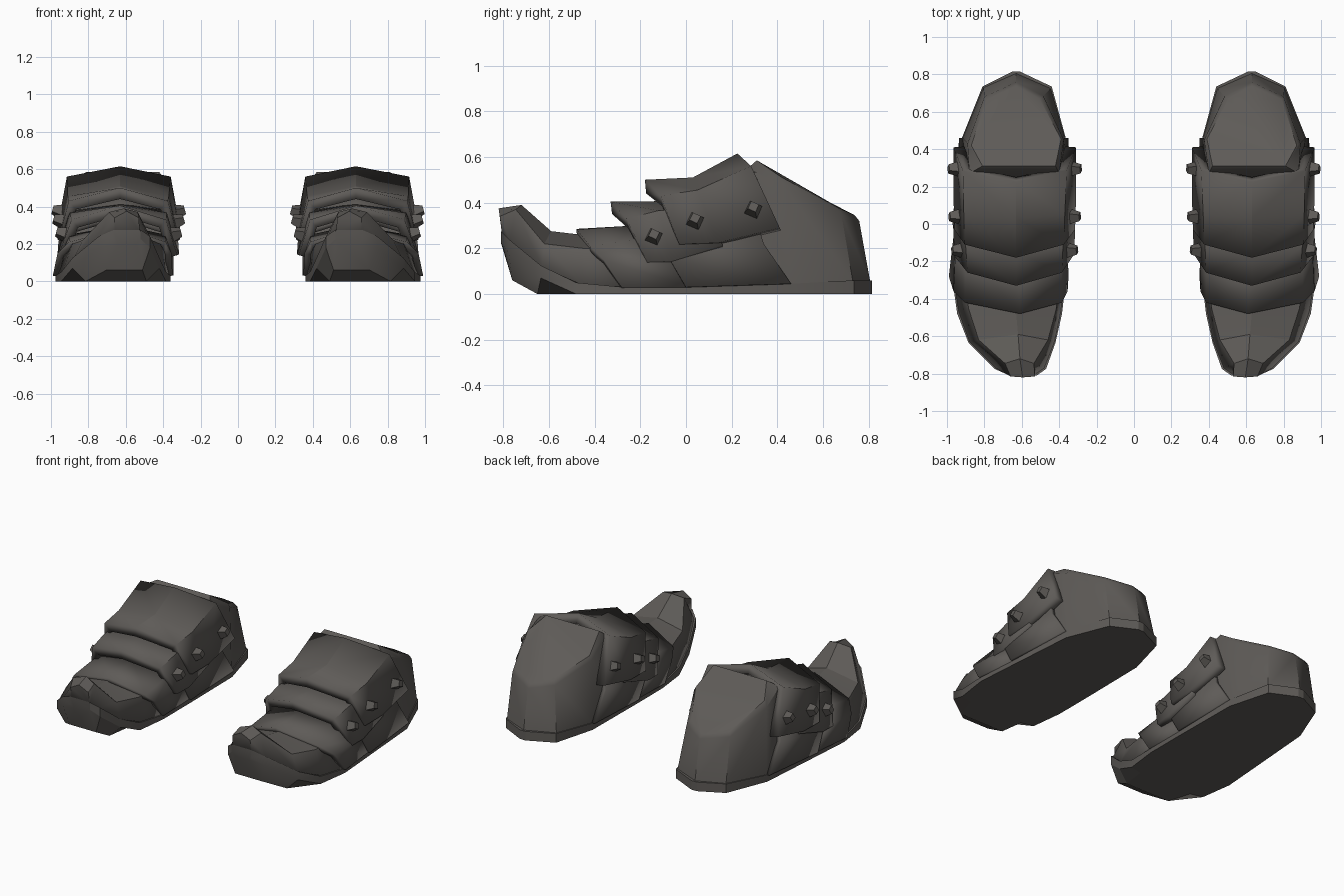
import bpy, bmesh, math
from mathutils import Matrix, Vector

steel = bpy.data.materials.new("dark_steel")
steel.diffuse_color = (0.112, 0.104, 0.096, 1)


def finish(name, bm, thick=0, recalc=True, angle=25):
    """Turn a bmesh into a part of one shoe and mirror it to make the pair."""
    if recalc:
        bmesh.ops.recalc_face_normals(bm, faces=bm.faces)
    me = bpy.data.meshes.new(name)
    bm.to_mesh(me)
    bm.free()
    me.materials.append(steel)
    ob = bpy.data.objects.new(name, me)
    bpy.context.collection.objects.link(ob)
    bpy.ops.object.select_all(action='DESELECT')
    bpy.context.view_layer.objects.active = ob
    ob.select_set(True)
    bpy.ops.object.shade_smooth_by_angle(angle=math.radians(angle))
    if thick:
        so = ob.modifiers.new("thickness", 'SOLIDIFY')
        so.thickness = thick
        so.offset = -1
    mi = ob.modifiers.new("pair", 'MIRROR')
    mi.use_mirror_merge = False
    return ob


def bridge(bm, rings, closed):
    vs = [[bm.verts.new(p) for p in r] for r in rings]
    n = len(vs[0])
    for a, b in zip(vs, vs[1:]):
        for i in range(n if closed else n - 1):
            j = (i + 1) % n
            bm.faces.new((a[i], a[j], b[j], b[i]))
    return vs


def arch(name, rows, thick, cap=False):
    """Arched plate. Row = (x_in, x_out, y, z) levels from hem to ridge (x, y, z)."""
    bm = bmesh.new()
    rings = []
    for r in rows:
        left = [(a, y, z) for a, b, y, z in r[:-1]]
        right = [(b, y, z) for a, b, y, z in r[:-1]]
        rings.append(left + [r[-1]] + right[::-1])
    vs = bridge(bm, rings, False)
    if cap:
        bm.faces.new(vs[0][::-1])
    return finish(name, bm, thick, recalc=False)


# Sole: y, x_in, x_out, top z, edge z, y and z of the flat underside
bm = bmesh.new()
rings = []
for y, a, b, zt, ze, yf, zf in [
        (-.81, .52, .665, .275, .225, -.80, .20),
        (-.775, .47, .745, .24, .18, -.76, .06),
        (-.635, .42, .885, .125, .07, -.65, 0),
        (-.48, .385, .945, .05, 0, -.5, 0),
        (-.27, .36, .975, .03, 0, -.27, 0),
        (0, .36, .955, .04, 0, 0, 0),
        (.46, .365, .92, .045, 0, .46, 0),
        (.735, .44, .81, .06, 0, .735, 0),
        (.815, .61, .65, .06, 0, .815, 0)]:
    d = (b - a) * .15
    rings.append([(a, y, zt), (a, y, ze), (a + d, yf, zf),
                  (b - d, yf, zf), (b, y, ze), (b, y, zt)])
vs = bridge(bm, rings, True)
bm.faces.new(vs[0])
bm.faces.new(vs[-1])
finish("sole", bm)

# Upturned toe cap
arch("toe_cap", [
    [(.525, .66, -.805, .26), (.53, .66, -.815, .34), (.595, -.82, .375)],
    [(.48, .74, -.77, .235), (.535, .69, -.745, .37), (.61, -.72, .39)],
    [(.425, .88, -.63, .12), (.46, .83, -.62, .22), (.62, -.59, .275)],
    [(.39, .94, -.46, .045), (.415, .885, -.45, .20), (.63, -.48, .262)],
    [(.365, .97, -.25, .03), (.40, .90, -.30, .20), (.63, -.30, .262)]],
    .02, cap=True)

# Overlapping plates over the foot
arch("toe_lame", [
    [(.35, .99, -.28, .03), (.355, .965, -.36, .15), (.385, .905, -.42, .21), (.61, -.48, .285)],
    [(.36, .955, .02, .03), (.36, .95, -.06, .15), (.39, .90, -.15, .25), (.62, -.22, .30)]],
    .035)
arch("side_lame", [
    [(.345, .97, 0, .03), (.345, .96, -.07, .15), (.39, .90, -.15, .28), (.63, -.2, .36)],
    [(.35, .935, .46, .045), (.35, .935, .34, .22), (.39, .90, .27, .46), (.63, .2, .54)]],
    .03)
arch("instep_plate", [
    [(.325, .96, -.17, .14), (.385, .89, -.26, .33), (.63, -.33, .405)],
    [(.315, .965, -.06, .145), (.38, .90, -.12, .365), (.63, -.15, .405)],
    [(.32, .96, .16, .215), (.39, .89, .10, .38), (.63, 0, .42)]], .055)
arch("ankle_plate", [
    [(.315, .96, -.03, .22), (.375, .905, -.11, .43), (.63, -.18, .50)],
    [(.31, .965, .14, .225), (.37, .91, .05, .455), (.63, .03, .51)],
    [(.31, .965, .41, .29), (.36, .915, .285, .56), (.63, .225, .615)]], .06)

# Heel: hem, collar edge, then a slightly inset sloping top
bm = bmesh.new()
hem = [(.39, .15, .04), (.37, .46, .045), (.445, .725, .055), (.63, .805, .06),
       (.805, .73, .055), (.915, .46, .045), (.91, .15, .04)]
collar = [(.40, .27, .55), (.375, .45, .46), (.485, .685, .35), (.63, .758, .32),
          (.80, .68, .35), (.89, .43, .47), (.88, .27, .55)]
top = [(.42, .31, .585), (.39, .455, .485), (.505, .67, .378), (.63, .738, .345),
       (.79, .665, .378), (.87, .42, .51), (.81, .31, .585)]
vs = bridge(bm, [hem, collar, top], True)
bm.faces.new(vs[-1])
bm.faces.new(vs[0])
finish("heel", bm, angle=40)

# Square tapered rivets on both flanks
bm = bmesh.new()
for y, z, w in [(-.14, .255, .305), (.04, .325, .32), (.295, .375, .325)]:
    for s in (-1, 1):
        m = (Matrix.Translation(Vector((.638 + s * w, y, z)))
             @ Matrix.Rotation(s * math.radians(75), 4, 'Y')
             @ Matrix.Rotation(math.radians(20), 4, 'Z'))
        bmesh.ops.create_cone(bm, cap_ends=True, segments=4, radius1=.045,
                              radius2=.026, depth=.06, matrix=m)
finish("rivets", bm)
